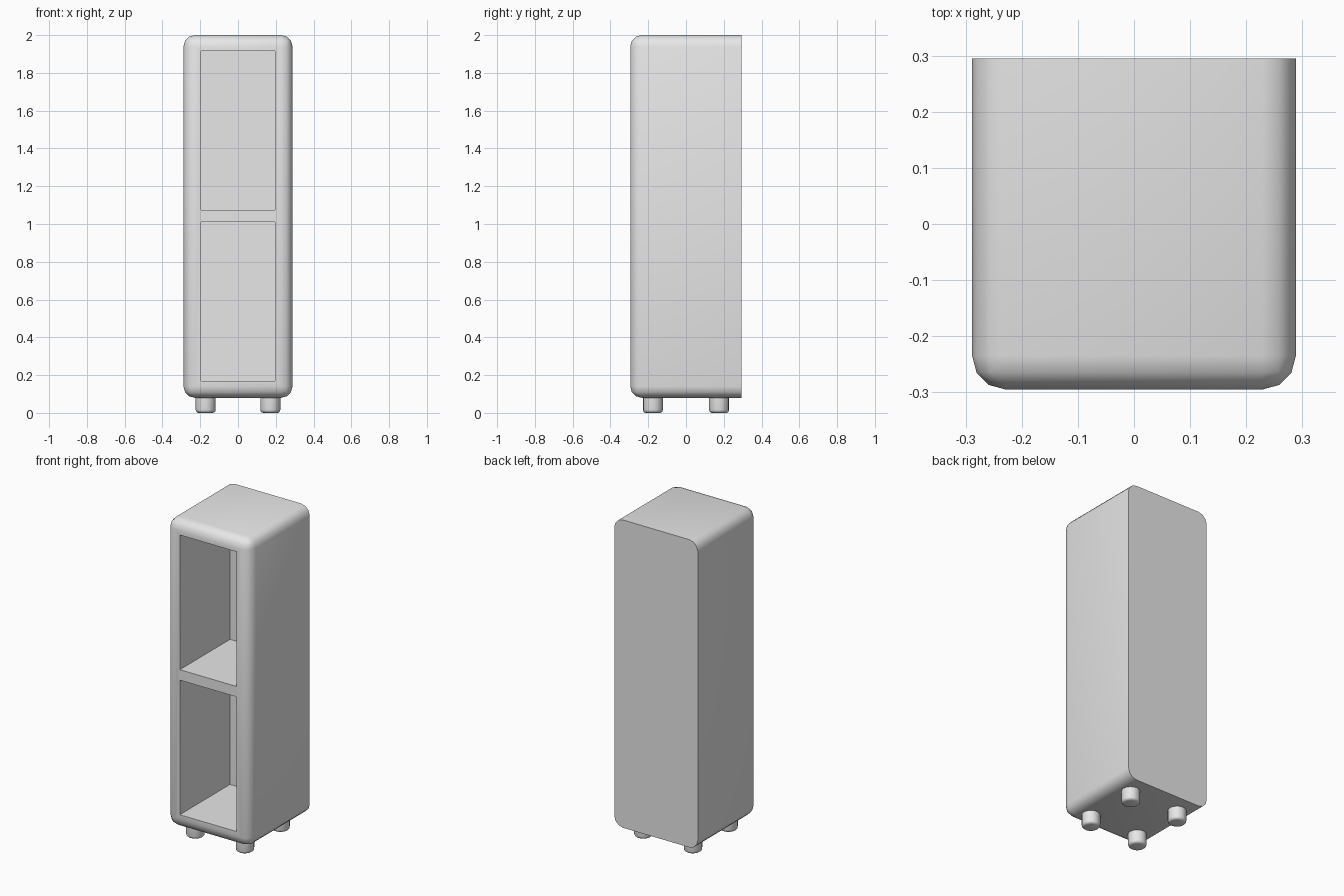
import bpy
import bmesh
from mathutils import Matrix

# Remove the default cube
default = bpy.data.objects.get("Cube")
if default:
    bpy.data.objects.remove(default, do_unlink=True)

WIDTH, DEPTH, BASE, TOP = 0.577, 0.59, 0.08, 2.0
ROUND = 0.06

grey = bpy.data.materials.new("plain_grey")
grey.use_nodes = True
grey.diffuse_color = (0.8, 0.8, 0.8, 1)
grey.node_tree.nodes["Principled BSDF"].inputs["Base Color"].default_value = (0.8, 0.8, 0.8, 1)


def add_object(name, bm):
    mesh = bpy.data.meshes.new(name)
    bm.to_mesh(mesh)
    bm.free()
    mesh.materials.append(grey)
    obj = bpy.data.objects.new(name, mesh)
    bpy.context.collection.objects.link(obj)
    return obj


def box(x, y, z):
    """Box spanning the given (low, high) pairs."""
    bm = bmesh.new()
    bmesh.ops.create_cube(bm, size=1)
    for v in bm.verts:
        v.co = [p[0] if c < 0 else p[1] for c, p in zip(v.co, (x, y, z))]
    return bm


def activate(obj):
    bpy.ops.object.select_all(action="DESELECT")
    obj.select_set(True)
    bpy.context.view_layer.objects.active = obj


def smooth(obj):
    activate(obj)
    bpy.ops.object.shade_smooth_by_angle(angle=0.7)


# Cabinet body: every edge is rounded except those around the flat back
bm = box((-WIDTH / 2, WIDTH / 2), (-DEPTH / 2, DEPTH / 2), (BASE, TOP))
rounded = [e for e in bm.edges if any(v.co.y < 0 for v in e.verts)]
bmesh.ops.bevel(bm, geom=rounded, offset=ROUND, segments=3, profile=0.5, affect="EDGES")
cabinet = add_object("cabinet_body", bm)

# Two open compartments, leaving a shelf between them
for low, high in ((0.17, 1.01), (1.075, 1.915)):
    cutter = add_object("compartment_cutter", box((-0.195, 0.195), (-0.5, 0.2), (low, high)))
    cutter.hide_render = True
    activate(cabinet)
    cut = cabinet.modifiers.new("compartment", "BOOLEAN")
    cut.operation = "DIFFERENCE"
    cut.solver = "EXACT"
    cut.object = cutter
    bpy.ops.object.modifier_apply(modifier=cut.name)
    bpy.data.objects.remove(cutter, do_unlink=True)
smooth(cabinet)

# Four short round feet with softened bottom rims
for side, x in (("right", -0.171), ("left", 0.171)):
    for end, y in (("front", -0.175), ("back", 0.175)):
        bm = bmesh.new()
        bmesh.ops.create_cone(bm, cap_ends=True, segments=16, radius1=0.053, radius2=0.053,
                              depth=BASE + 0.01,
                              matrix=Matrix.Translation((x, y, (BASE + 0.01) / 2)))
        rim = [e for e in bm.edges if all(v.co.z < 0.01 for v in e.verts)]
        bmesh.ops.bevel(bm, geom=rim, offset=0.016, segments=3, profile=0.5, affect="EDGES")
        smooth(add_object(f"{end}_{side}_foot", bm))
